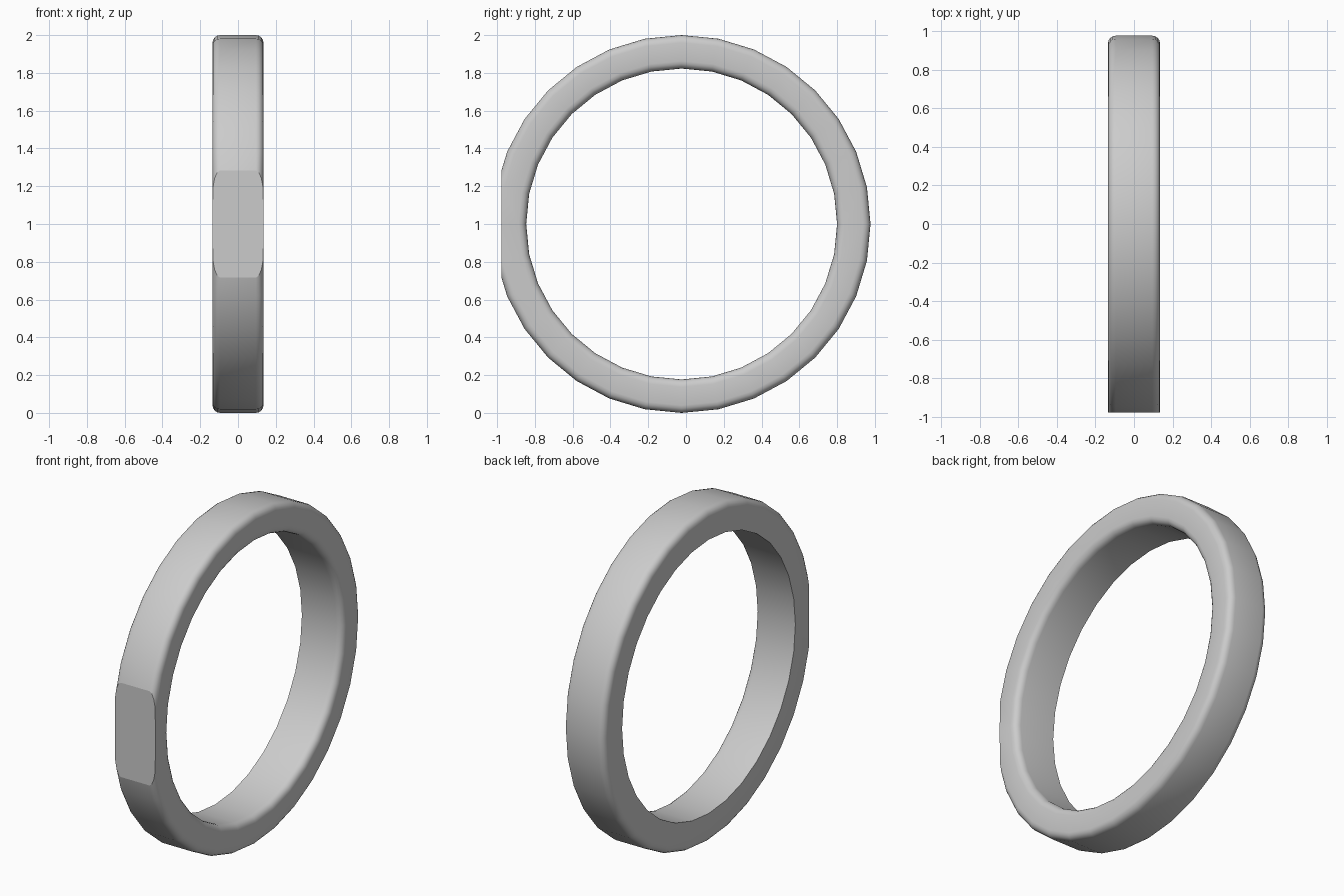
import bpy, bmesh, math
from mathutils import Vector

if "Cube" in bpy.data.objects:
    bpy.data.objects.remove(bpy.data.objects["Cube"])

SEGMENTS = 32
OUTER, INNER, HALF_W = 1.0, 0.823, 0.135
FILLET, STEPS = 0.04, 4
CENTRE_Y, FLAT_Y = -0.023, -0.977


def arc(x, r, start):
    """Quarter-round corner as (x, radius) points."""
    return [(x + FILLET * math.cos(math.radians(start + 90 * i / STEPS)),
             r + FILLET * math.sin(math.radians(start + 90 * i / STEPS)))
            for i in range(STEPS + 1)]


# Cross-section: rounded outer corners, one rounded and one sharp inner corner
profile = (arc(HALF_W - FILLET, OUTER - FILLET, 0)
           + arc(-HALF_W + FILLET, OUTER - FILLET, 90)
           + [(-HALF_W, INNER)]
           + arc(HALF_W - FILLET, INNER + FILLET, 270))

# Ring body: sweep the section around the x axis
bm = bmesh.new()
rings = []
for i in range(SEGMENTS):
    a = 2 * math.pi * i / SEGMENTS
    rings.append([bm.verts.new((x, CENTRE_Y + r * math.cos(a), 1 + r * math.sin(a)))
                  for x, r in profile])
n = len(profile)
for i in range(SEGMENTS):
    a, b = rings[i], rings[(i + 1) % SEGMENTS]
    for j in range(n):
        k = (j + 1) % n
        bm.faces.new((a[j], a[k], b[k], b[j]))

# Flat facet on the front of the rim
cut = bmesh.ops.bisect_plane(bm, geom=bm.verts[:] + bm.edges[:] + bm.faces[:],
                             plane_co=Vector((0, FLAT_Y, 1)), plane_no=Vector((0, -1, 0)),
                             clear_outer=True)
edges = [e for e in bm.edges if e.is_boundary]
bmesh.ops.holes_fill(bm, edges=edges, sides=0)
bmesh.ops.recalc_face_normals(bm, faces=bm.faces[:])

mesh = bpy.data.meshes.new("ring_band")
bm.to_mesh(mesh)
bm.free()
ring = bpy.data.objects.new("ring_band", mesh)
bpy.context.collection.objects.link(ring)

# Smooth shading that keeps the facet border crisp
bpy.context.view_layer.objects.active = ring
ring.select_set(True)
for p in mesh.polygons:
    p.use_smooth = True
for e, keep in zip(mesh.edges, [all(abs(mesh.vertices[v].co.y - FLAT_Y) < 1e-4
                                    for v in e.vertices) for e in mesh.edges]):
    e.use_edge_sharp = keep
bpy.ops.object.shade_smooth_by_angle(angle=math.radians(30), keep_sharp_edges=True)
